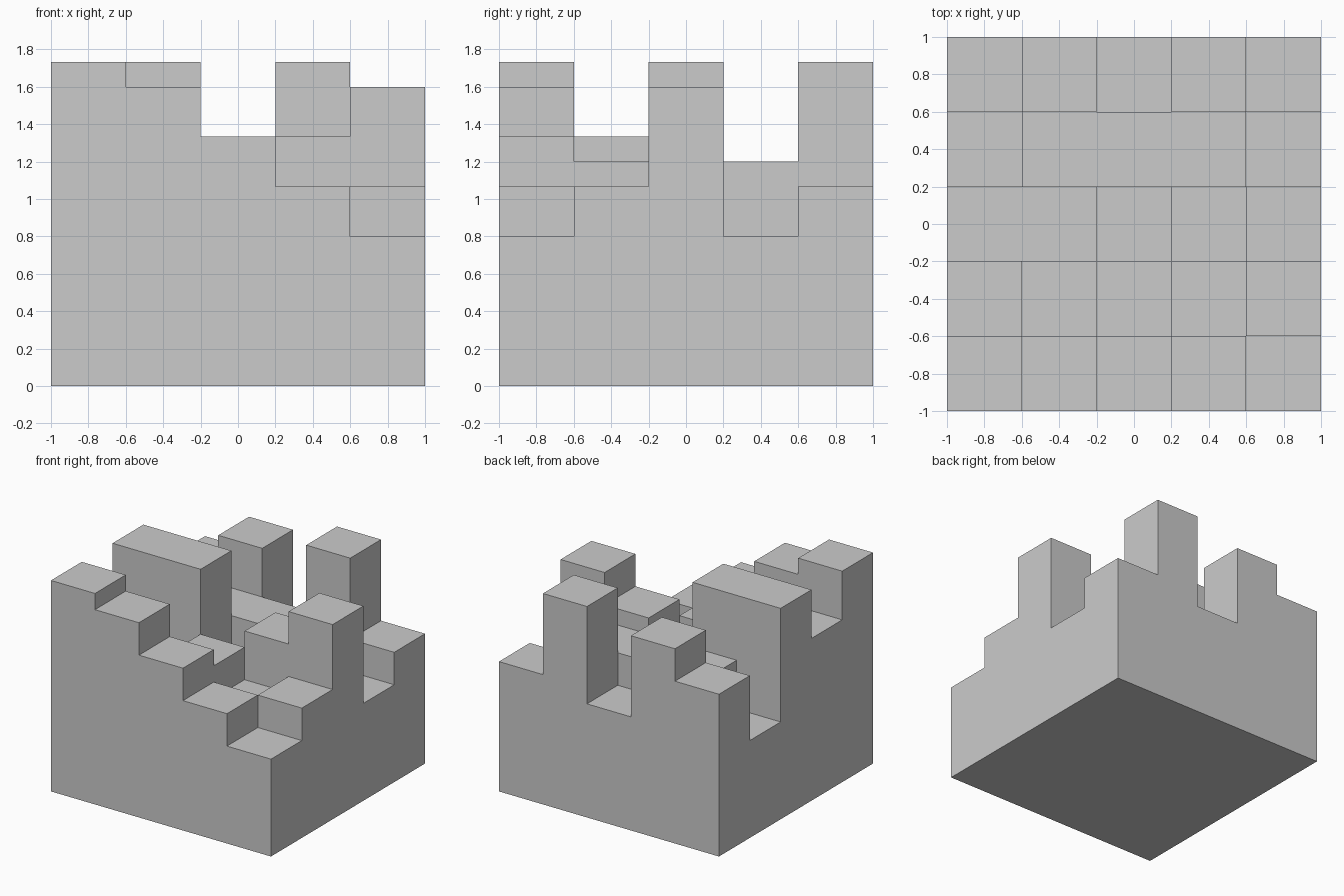
import bpy
import bmesh

if "Cube" in bpy.data.objects:
    bpy.data.objects.remove(bpy.data.objects["Cube"])

CELL = 0.4          # plan size of one column
STEP = 0.4 / 3      # one height level

# Column heights in levels: rows run front to back, entries left to right
LEVELS = [
    [13, 12, 10, 8, 6],
    [10, 7, 9, 7, 8],
    [13, 13, 7, 10, 12],
    [6, 9, 9, 9, 6],
    [10, 12, 7, 13, 8],
]
N = len(LEVELS)


def level(i, j):
    return LEVELS[j][i] if 0 <= i < N and 0 <= j < N else 0


bm = bmesh.new()


def quad(points):
    bm.faces.new([bm.verts.new(p) for p in points])


half = CELL / 2
for j in range(N):
    for i in range(N):
        x, y, h = (i - 2) * CELL, (j - 2) * CELL, level(i, j)
        corners = [(x - half, y - half), (x + half, y - half),
                   (x + half, y + half), (x - half, y + half)]
        # column top and underside
        quad([(a, b, h * STEP) for a, b in corners])
        quad([(a, b, 0) for a, b in reversed(corners)])
        # exposed walls down to each lower neighbour
        for dx, dy in ((1, 0), (-1, 0), (0, 1), (0, -1)):
            ax, ay = x + (dx + dy) * half, y + (dy - dx) * half
            bx, by = x + (dx - dy) * half, y + (dy + dx) * half
            for k in range(level(i + dx, j + dy), h):
                z0, z1 = k * STEP, (k + 1) * STEP
                quad([(ax, ay, z0), (bx, by, z0), (bx, by, z1), (ax, ay, z1)])

# Weld the shell into one solid
bmesh.ops.remove_doubles(bm, verts=bm.verts[:], dist=0.001)

mesh = bpy.data.meshes.new("stepped_block")
bm.to_mesh(mesh)
bm.free()
bpy.context.collection.objects.link(bpy.data.objects.new("stepped_block", mesh))
